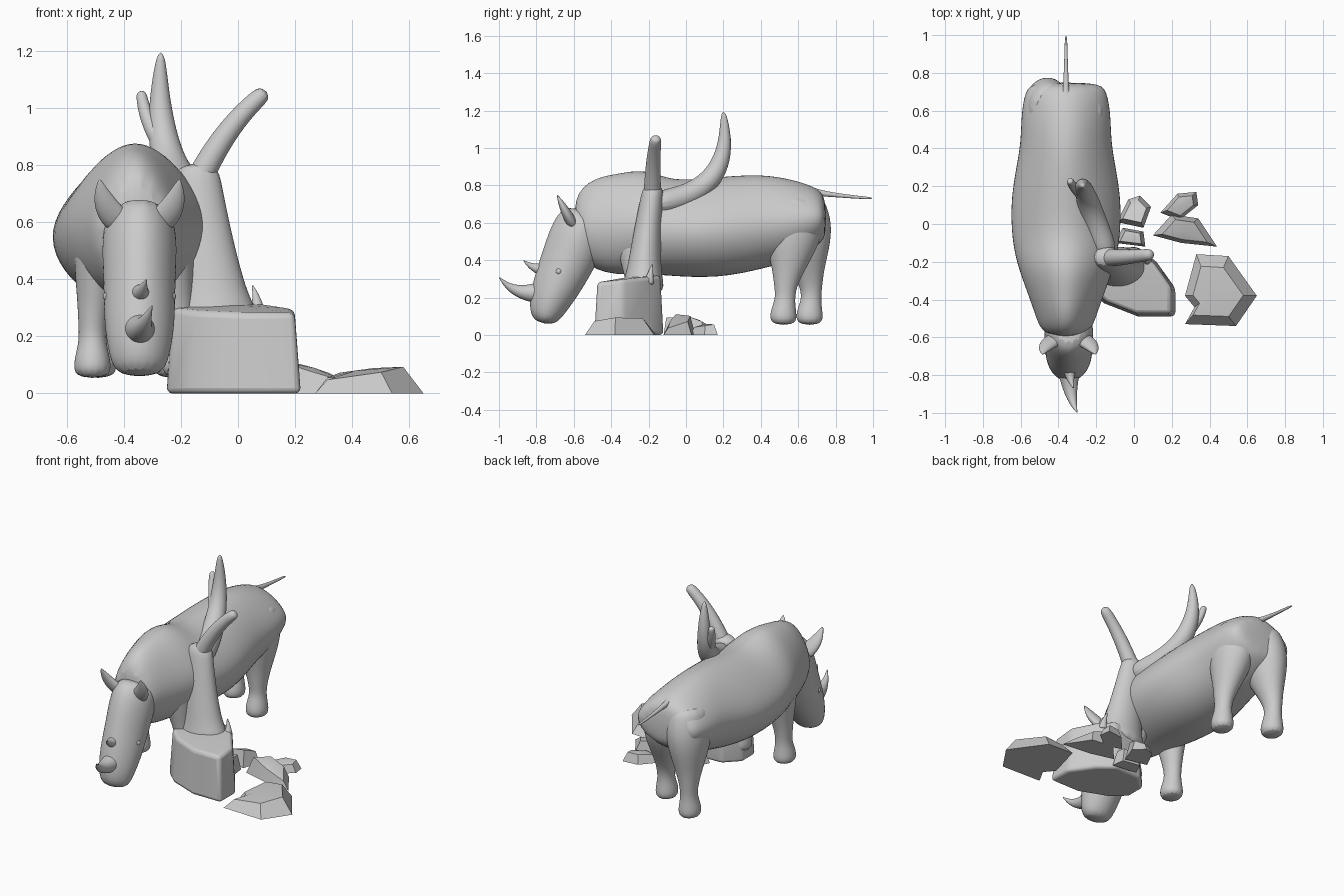
import bpy, bmesh, math
from mathutils import Vector

cube = bpy.data.objects.get("Cube")
if cube:
    bpy.data.objects.remove(cube, do_unlink=True)

SPINE = -.36
SKULL = -.345

grey = bpy.data.materials.new("plain_grey")
grey.use_nodes = True
grey.diffuse_color = (.6, .6, .6, 1)
grey.node_tree.nodes["Principled BSDF"].inputs["Base Color"].default_value = grey.diffuse_color


def finish(name, bm, angle=60, subdivide=False, bevel=0):
    bmesh.ops.recalc_face_normals(bm, faces=bm.faces)
    mesh = bpy.data.meshes.new(name)
    bm.to_mesh(mesh)
    bm.free()
    mesh.materials.append(grey)
    obj = bpy.data.objects.new(name, mesh)
    bpy.context.collection.objects.link(obj)
    if bevel:
        modifier = obj.modifiers.new("soft_edges", "BEVEL")
        modifier.width = bevel
        modifier.segments = 3
    if subdivide:
        modifier = obj.modifiers.new("smooth_form", "SUBSURF")
        modifier.levels = modifier.render_levels = 2
    bpy.ops.object.select_all(action="DESELECT")
    obj.select_set(True)
    bpy.context.view_layer.objects.active = obj
    bpy.ops.object.shade_smooth_by_angle(angle=math.radians(angle))


def loft(name, sections, peak=0, sides=14):
    """Skin oval sections of (centre, half width, half depth); peak narrows the upper half."""
    bm = bmesh.new()
    last = len(sections) - 1
    rings = []
    for i, (centre, width, depth) in enumerate(sections):
        before, after = sections[max(i - 1, 0)][0], sections[min(i + 1, last)][0]
        along = (after - before).normalized()
        across = Vector((1, 0, 0))
        across = (across - along * across.dot(along)).normalized()
        upward = along.cross(across)
        ring = []
        for k in range(sides):
            angle = math.tau * k / sides
            rise = math.sin(angle)
            reach = math.cos(angle) * width * (1 - peak * max(0, rise))
            ring.append(bm.verts.new(centre + across * reach + upward * rise * depth))
        rings.append(ring)
    for ring, following in zip(rings, rings[1:]):
        for k in range(sides):
            n = (k + 1) % sides
            bm.faces.new((ring[k], ring[n], following[n], following[k]))
    bm.faces.new(rings[0])
    bm.faces.new(rings[-1])
    finish(name, bm, subdivide=True)


def horn(name, start, control, end, thick, thin, falloff=1, flatness=1):
    """Tapering limb that follows a simple curve from start to end."""
    start, control, end = Vector(start), Vector(control), Vector(end)
    sections = []
    steps = 6
    for i in range(steps + 1):
        t = i / steps
        centre = start.lerp(control, t).lerp(control.lerp(end, t), t)
        radius = thick + (thin - thick) * t ** falloff
        sections.append((centre, radius, radius * flatness))
    loft(name, sections)


def leg(name, hip, foot, bulk, stretch):
    """Muscular thigh that narrows to a shin and flares into a foot."""
    hip, foot = Vector(hip), Vector(foot)
    sections = []
    steps = 10
    for i in range(steps + 1):
        t = i / steps
        centre = hip.lerp(foot, min(1, t * 1.4))
        centre.z = hip.z + (foot.z - hip.z) * t
        muscle = math.cos(min(math.pi / 2, abs(t - .22) * 2.6)) ** 2
        flare = .02 if t > .85 else 0
        centre.y -= flare / 2
        radius = .047 + bulk * muscle + flare
        sections.append((centre, radius, radius * (1.1 + stretch * muscle)))
    loft(name, sections)


def rock(name, height, tilt, outline, inset=.3, angle=35, bevel=0):
    """Broken stone: a ground outline whose drawn-in top tilts in x and y."""
    bm = bmesh.new()
    outline = [Vector((x, y, 0)) for x, y in outline]
    count = len(outline)
    middle = sum(outline, Vector()) / count
    slope = Vector((*tilt, 0))
    low = [bm.verts.new(p) for p in outline]
    high = []
    for p in outline:
        lift = height + slope.dot(p - middle)
        q = p.lerp(middle, inset)
        high.append(bm.verts.new((q.x, q.y, lift)))
    crown = bm.verts.new((middle.x, middle.y, height + .01))
    bm.faces.new(low)
    for i in range(count):
        j = (i + 1) % count
        bm.faces.new((low[i], low[j], high[j], high[i]))
        bm.faces.new((high[i], high[j], crown))
    finish(name, bm, angle, bevel=bevel)


# Torso from rump to neck: y, z, half width, half height
torso = [(.75, .64, .17, .1), (.71, .64, .23, .16), (.55, .62, .25, .23), (.4, .61, .25, .26),
         (.15, .57, .31, .28), (-.1, .57, .3, .26), (-.24, .61, .26, .29), (-.35, .59, .22, .28),
         (-.48, .59, .17, .26), (-.6, .58, .13, .17)]
loft("torso", [(Vector((SPINE, y, z)), w, h) for y, z, w, h in torso], peak=.3)

# Head from forehead to muzzle
head = [(-.52, .66, .11, .13), (-.57, .55, .14, .16), (-.63, .4, .13, .15),
        (-.7, .25, .13, .13), (-.75, .13, .11, .1), (-.76, .06, .08, .06)]
loft("head", [(Vector((SKULL, y, z)), w, h) for y, z, w, h in head], peak=.15)

# Horns on the nose
horn("front_horn", (SKULL, -.75, .23), (SKULL, -.92, .2), (-.3, -1, .31), .065, .002)
horn("rear_horn", (SKULL, -.72, .35), (SKULL, -.81, .34), (-.32, -.87, .4), .05, .002)

# Ears and eyes on both sides of the head
for side, label in ((1, "left"), (-1, "right")):
    horn(label + "_ear", (SKULL + side * .07, -.61, .6), (SKULL + side * .13, -.64, .65),
         (SKULL + side * .14, -.69, .75), .05, .004, falloff=2.5, flatness=.6)
    bm = bmesh.new()
    bmesh.ops.create_uvsphere(bm, u_segments=12, v_segments=8, radius=.018)
    bmesh.ops.translate(bm, vec=(SKULL + side * .11, -.68, .34), verts=bm.verts)
    finish(label + "_eye", bm)

# Legs in mid stride, feet level with the rhino's standing height
sole = .052
leg("left_hind_leg", (-.28, .6, .74), (-.23, .53, sole), .08, .15)
leg("right_hind_leg", (-.44, .6, .74), (-.49, .67, sole), .08, .15)
leg("left_front_leg", (-.27, -.25, .7), (-.2, -.26, sole), .045, .3)
leg("right_front_leg", (-.47, -.25, .7), (-.51, -.26, sole), .045, .3)

# Tail held straight out
horn("tail", (SPINE, .66, .77), (SPINE, .74, .75), (SPINE, 1, .73), .03, .006, falloff=.5)

# Dead tree with a forked crown
horn("trunk", (-.08, -.23, .22), (-.12, -.22, .5), (-.15, -.17, .81),
     .18, .08, falloff=.5, flatness=.72)
horn("side_branch", (-.15, -.18, .72), (-.05, -.18, .94), (.1, -.16, 1.06), .05, .03)
horn("back_branch", (-.14, -.18, .7), (-.3, .28, .74), (-.27, .2, 1.2), .068, .014, falloff=2.5)
horn("twig", (-.25, .13, .85), (-.33, .2, .95), (-.34, .23, 1.06), .035, .018)
horn("splinter", (.07, -.2, .27), (.07, -.19, .33), (.05, -.18, .38), .03, .002)

# Boulder under the tree
rock("boulder", .3, (0, .1), [
    (-.25, -.34), (-.16, -.42), (.02, -.49), (.22, -.49), (.22, -.34),
    (.12, -.2), (.02, -.12), (-.16, -.13), (-.25, -.22)], inset=.09, angle=50, bevel=.02)

# Broken slabs lying around it
rock("large_slab", .07, (.1, .05), [
    (.27, -.38), (.33, -.16), (.5, -.17), (.65, -.38), (.54, -.54), (.27, -.53), (.32, -.44)])
rock("middle_slab", .08, (-.2, .1), [(.1, -.06), (.2, .05), (.34, .03), (.44, -.12), (.25, -.1)])
rock("small_slab", .05, (0, .1), [(.14, .06), (.23, .16), (.33, .17), (.34, .1), (.24, .02)])
rock("near_stone", .07, (.1, -.3), [(-.09, .01), (-.03, .13), (.03, .15), (.09, .09), (.05, -.02)])
rock("wedge_stone", .08, (.2, 0), [(-.1, -.1), (-.06, -.02), (.05, -.04), (.06, -.12)])
